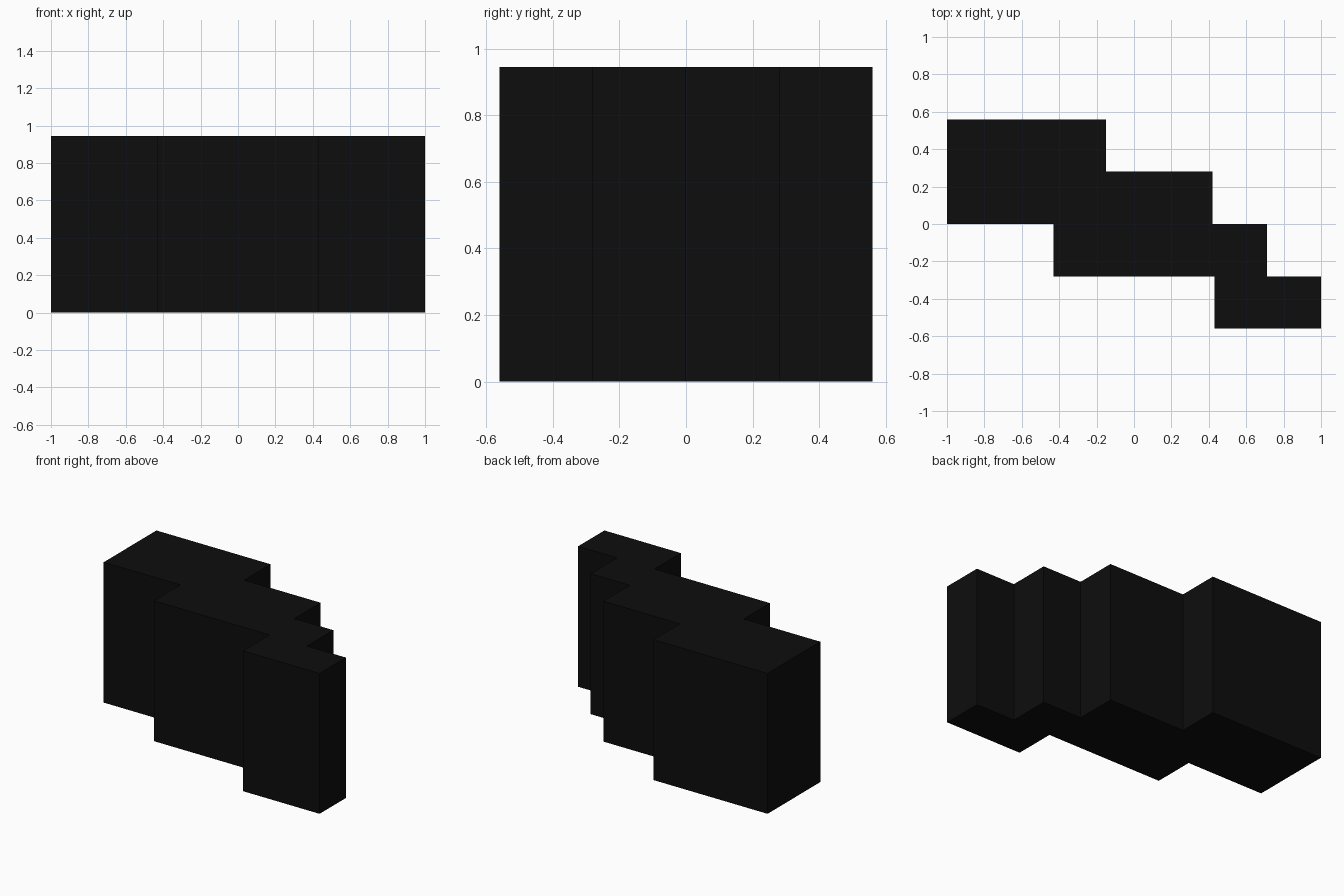
import bpy
import bmesh

cube = bpy.data.objects.get("Cube")
if cube:
    bpy.data.objects.remove(cube, do_unlink=True)

HEIGHT = 0.945

# Single near-black material
black = bpy.data.materials.new("near_black")
black.use_nodes = True
colour = (0.004, 0.004, 0.004, 1)
black.diffuse_color = colour
black.node_tree.nodes["Principled BSDF"].inputs["Base Color"].default_value = colour

# Stepped footprint: back stairs, then front stairs
footprint = [
    (-1, 0), (-0.43, 0), (-0.43, -0.28), (0.43, -0.28), (0.43, -0.56),
    (1, -0.56), (1, -0.28), (0.71, -0.28), (0.71, 0), (0.42, 0),
    (0.42, 0.28), (-0.15, 0.28), (-0.15, 0.56), (-1, 0.56),
]


def extrude_footprint(name, points, height, material):
    bm = bmesh.new()
    base = bm.faces.new([bm.verts.new((x, y, 0)) for x, y in points])
    top = bmesh.ops.extrude_face_region(bm, geom=[base], use_keep_orig=True)["geom"]
    verts = [v for v in top if isinstance(v, bmesh.types.BMVert)]
    bmesh.ops.translate(bm, verts=verts, vec=(0, 0, height))
    bmesh.ops.recalc_face_normals(bm, faces=bm.faces)
    mesh = bpy.data.meshes.new(name)
    bm.to_mesh(mesh)
    bm.free()
    mesh.materials.append(material)
    obj = bpy.data.objects.new(name, mesh)
    bpy.context.collection.objects.link(obj)
    return obj


# Stepped block
extrude_footprint("stepped_block", footprint, HEIGHT, black)
